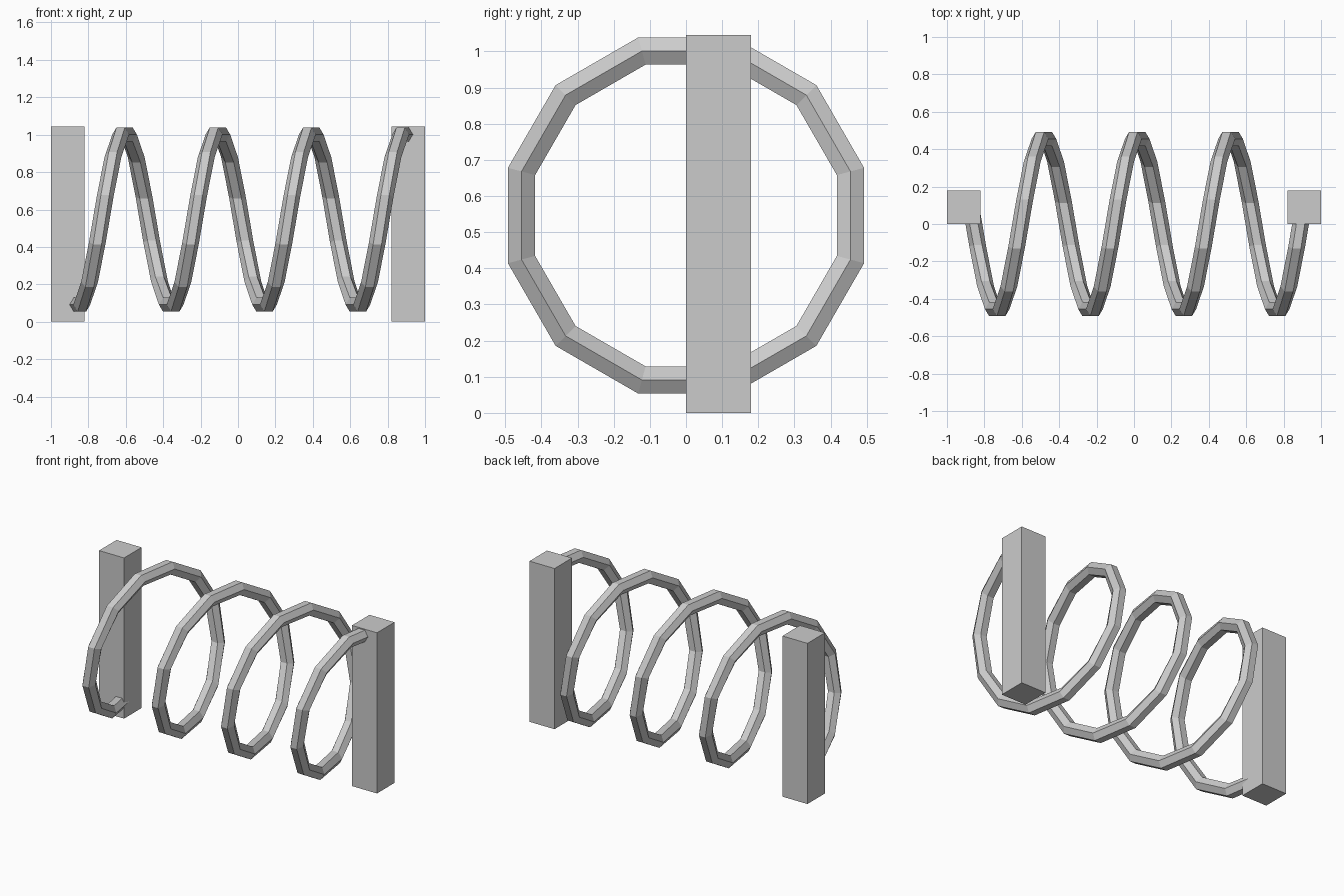
import bpy, bmesh
from math import sin, cos, radians

if "Cube" in bpy.data.objects:
    bpy.data.objects.remove(bpy.data.objects["Cube"])

RADIUS, CENTRE_Z = 0.471, 0.546   # coil radius and axis height
PITCH, START_X = 0.499, -0.856    # advance per turn, x at the first low point
WIRE, SIDES, STEPS = 0.045, 6, 43 # hexagonal wire, 12 steps per turn


def make_object(name, bm):
    bmesh.ops.recalc_face_normals(bm, faces=bm.faces)
    mesh = bpy.data.meshes.new(name)
    bm.to_mesh(mesh)
    bm.free()
    obj = bpy.data.objects.new(name, mesh)
    bpy.context.collection.objects.link(obj)


# Square end posts, mirrored left and right
def post(name, side):
    bm = bmesh.new()
    bmesh.ops.create_cube(bm, size=1)
    bmesh.ops.scale(bm, vec=(0.18, 0.18, 1.045), verts=bm.verts)
    bmesh.ops.translate(bm, vec=(side * 0.91, 0.09, 0.5225), verts=bm.verts)
    make_object(name, bm)


post("left_post", -1)
post("right_post", 1)

# Coil spring: hexagon swept along a 3.5-turn helix, ends buried in the posts
bm = bmesh.new()
rings = []
for k in range(STEPS + 1):
    phi = -15 + 30 * k
    a = radians(phi)
    ring = []
    for s in range(SIDES):
        t = radians(360 * s / SIDES)
        r = RADIUS + WIRE * sin(t)
        x = START_X + PITCH * phi / 360 + WIRE * cos(t)
        ring.append(bm.verts.new((x, -r * sin(a), CENTRE_Z - r * cos(a))))
    rings.append(ring)
for p, q in zip(rings, rings[1:]):
    for s in range(SIDES):
        n = (s + 1) % SIDES
        bm.faces.new((p[s], p[n], q[n], q[s]))
bm.faces.new(rings[0])
bm.faces.new(rings[-1])
make_object("coil_spring", bm)
